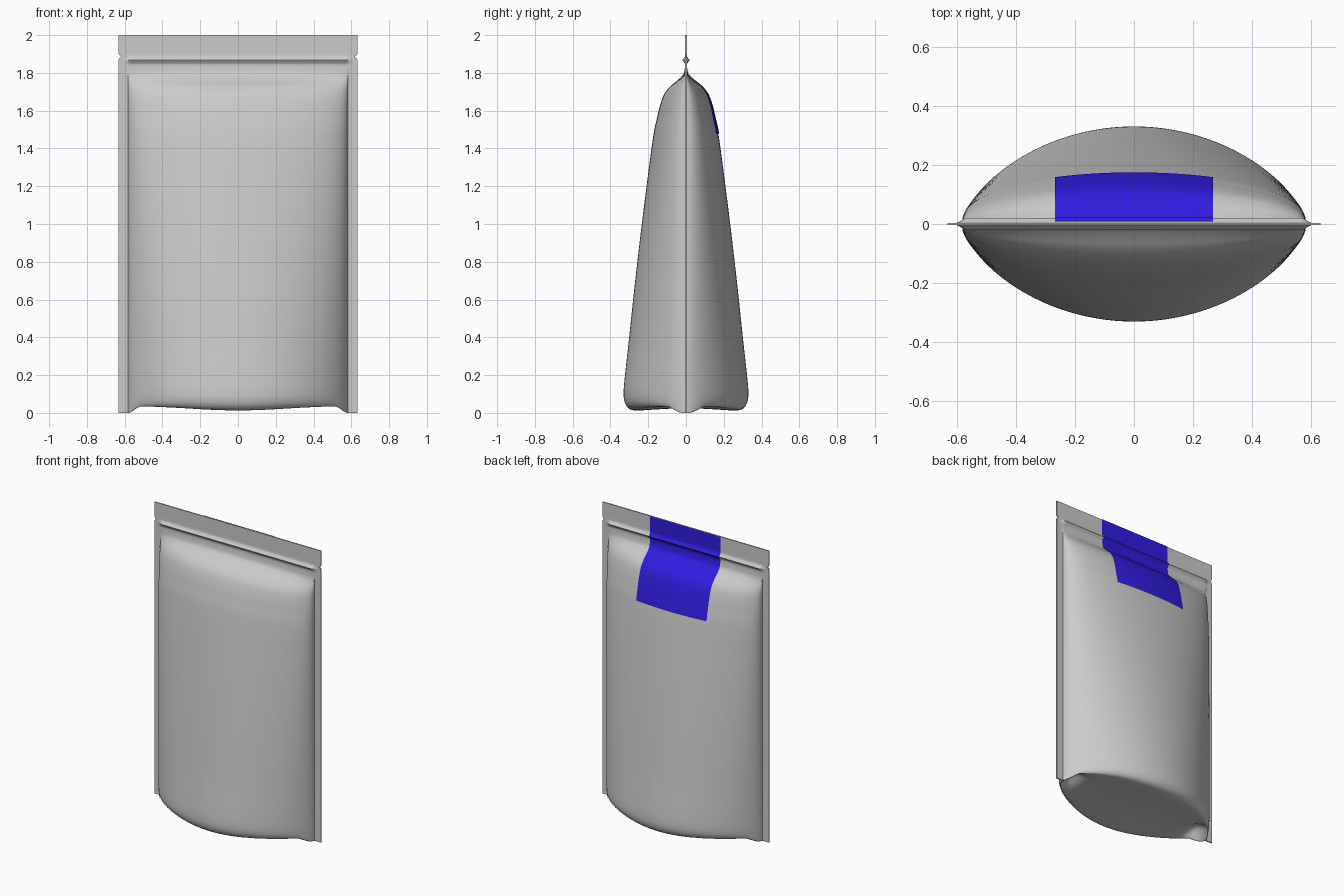
import bpy, bmesh, math

if "Cube" in bpy.data.objects:
    bpy.data.objects.remove(bpy.data.objects["Cube"])

W, SEAL, T = 0.632, 0.582, 0.004   # half width, inner edge of side seals, half film thickness

# Centre-line profile from the top edge down to the middle of the base: (z, half depth)
PROFILE = [(2.0, 0), (1.95, 0), (1.9, 0), (1.86, 0), (1.82, 0.003), (1.79, 0.012), (1.76, 0.042),
           (1.73, 0.078), (1.69, 0.11), (1.63, 0.133), (1.56, 0.150), (1.48, 0.167), (1.3, 0.192),
           (1.0, 0.230), (0.7, 0.265), (0.4, 0.297), (0.2, 0.319), (0.12, 0.326), (0.07, 0.324),
           (0.035, 0.310), (0.016, 0.284), (0.012, 0.24), (0.012, 0.18), (0.012, 0.12),
           (0.012, 0.06), (0.012, -T)]
BASE_START = 20


def catmull(a, b, c, d, t):
    return 0.5 * (2*b + (c - a)*t + (2*a - 5*b + 4*c - d)*t*t + (3*b - a - 3*c + d)*t**3)


def sample_profile(steps=5):
    n, rows = len(PROFILE), []
    for i in range(n - 1):
        p = [PROFILE[min(max(i + k, 0), n - 1)] for k in (-1, 0, 1, 2)]
        for s in range(steps):
            t = s / steps
            rows.append((catmull(*[q[0] for q in p], t), catmull(*[q[1] for q in p], t),
                         i >= BASE_START))
    rows.append((*PROFILE[-1], True))
    return rows


def gauss(v, w):
    return math.exp(-(v / w) ** 2)


def surface(x, z, d, base=False):
    """Point on the +y half of the pouch."""
    u = min(abs(x) / SEAL, 1)
    p = 0.7 - 0.27 * min(z / 1.5, 1)
    y = max(T + d * (1 - u*u) ** p, 0)
    if d <= -T:
        y = 0
    # press-to-close ridge
    fade = min(max((0.60 - abs(x)) / 0.03, 0), 1)
    y += 0.016 * gauss(z - 1.867, 0.012) * fade
    # lower rim rises towards the corners, seals reach the ground
    low = max(0, 1 - z / 0.15)
    rim = 0.022 * math.sin(min(u / 0.88, 1) * math.pi / 2) ** 2
    if u > 0.88:
        k = (u - 0.88) / 0.12
        rim += (-0.0135 - rim) * k*k*(3 - 2*k)
    zz = z + rim * low
    if base:
        # shallow gusset with a dimple near each end
        t = max(d, 0) / 0.29
        zz += (1 - t*t) ** 2 * (0.012 * (1 - u*u) + 0.05 * gauss(u - 0.87, 0.09) * (1 - u**12))
    # tear notches
    if abs(x) > W - 0.001:
        x -= math.copysign(0.014 * gauss(z - 1.885, 0.007), x)
    return x, y, max(zz, 0)


def make_object(name, bm):
    bmesh.ops.recalc_face_normals(bm, faces=bm.faces)
    me = bpy.data.meshes.new(name)
    bm.to_mesh(me)
    bm.free()
    ob = bpy.data.objects.new(name, me)
    bpy.context.collection.objects.link(ob)
    bpy.ops.object.select_all(action='DESELECT')
    ob.select_set(True)
    bpy.context.view_layer.objects.active = ob
    bpy.ops.object.shade_smooth_by_angle(angle=math.radians(40))
    return ob


rows = sample_profile()

# Pouch: one closed ring per column, denser towards the side seals
N = 80
xs = [SEAL * math.sin(math.pi * (i / N - 0.5)) for i in range(N + 1)]
xs = [-W, -W + 0.016, -0.6] + xs + [0.6, W - 0.016, W]
bm = bmesh.new()
rings = []
for x in xs:
    back = [surface(x, *r) for r in rows]
    ring = [bm.verts.new(c) for c in back]
    ring += [bm.verts.new((a, -b, c)) for a, b, c in reversed(back[:-1])]
    rings.append(ring)
m = len(rings[0])
for a, b in zip(rings, rings[1:]):
    for j in range(m):
        k = (j + 1) % m
        bm.faces.new((a[j], a[k], b[k], b[j]))
for ring in (rings[0], rings[-1]):
    for j in range(len(rows) - 2):
        bm.faces.new((ring[j], ring[j + 1], ring[m - 2 - j], ring[m - 1 - j]))
    mid = len(rows) - 1
    bm.faces.new((ring[mid - 1], ring[mid], ring[mid + 1]))
make_object("pouch", bm)

# Label hugging the upper back
bm = bmesh.new()
lines = []
for r in [r for r in rows if r[0] > 1.479]:
    line = []
    for i in range(25):
        x, y, z = surface(-0.267 + 0.534 * i / 24, *r)
        line.append(bm.verts.new((x, y + 0.004, z)))
    lines.append(line)
for a, b in zip(lines, lines[1:]):
    for i in range(24):
        bm.faces.new((a[i], a[i + 1], b[i + 1], b[i]))
label = make_object("back_label", bm)
mat = bpy.data.materials.new("label_blue")
mat.diffuse_color = (0.03, 0.012, 0.75, 1)
mat.use_nodes = True
mat.node_tree.nodes["Principled BSDF"].inputs["Base Color"].default_value = mat.diffuse_color
label.data.materials.append(mat)
